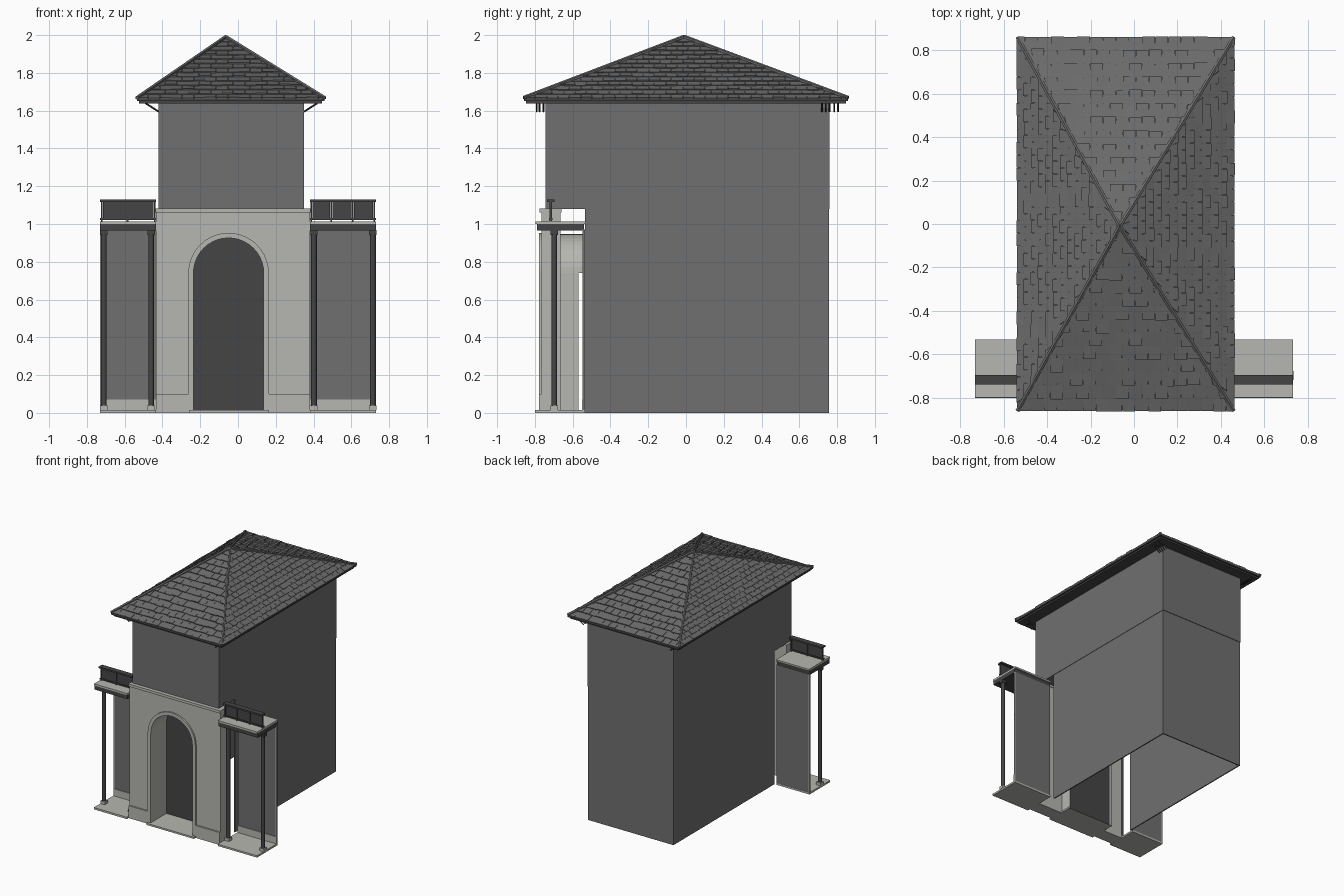
import bpy, bmesh, math, random
from mathutils import Vector, Matrix

random.seed(4)
cube = bpy.data.objects.get("Cube")
if cube:
    bpy.data.objects.remove(cube, do_unlink=True)


def material(name, r, g, b):
    m = bpy.data.materials.new(name)
    m.diffuse_color = (r, g, b, 1)
    m.use_nodes = True
    m.node_tree.nodes["Principled BSDF"].inputs["Base Color"].default_value = (r, g, b, 1)
    return m


GREY = material("wall grey", 0.16, 0.16, 0.16)
PALE = material("pale stone", 0.47, 0.47, 0.44)
DARK = material("dark timber", 0.06, 0.06, 0.06)
TILE = material("roof grey", 0.15, 0.15, 0.15)


def finish(name, bm, mat):
    mesh = bpy.data.meshes.new(name)
    bm.to_mesh(mesh)
    bm.free()
    mesh.materials.append(mat)
    ob = bpy.data.objects.new(name, mesh)
    bpy.context.collection.objects.link(ob)
    return ob


def box(name, x, y, z, mat):
    bm = bmesh.new()
    size = [b - a for a, b in (x, y, z)]
    mid = [(a + b) / 2 for a, b in (x, y, z)]
    bmesh.ops.create_cube(bm, size=1, matrix=Matrix.Translation(mid) @ Matrix.Diagonal((*size, 1)))
    return finish(name, bm, mat)


def beam(name, a, b, width, mat, sides=4):
    a, b = Vector(a), Vector(b)
    d = b - a
    turn = d.to_track_quat('Z', 'Y').to_matrix().to_4x4()
    bm = bmesh.new()
    bmesh.ops.create_cone(bm, cap_ends=True, segments=sides, radius1=width, radius2=width,
                          depth=d.length, matrix=Matrix.Translation((a + b) / 2) @ turn)
    ob = finish(name, bm, mat)
    if sides > 6:
        for p in ob.data.polygons:
            p.use_smooth = len(p.vertices) == 4
    return ob


def extrude_outline(name, points, y0, y1, mat):
    bm = bmesh.new()
    face = bm.faces.new([bm.verts.new((x, y0, z)) for x, z in points])
    new = bmesh.ops.extrude_face_region(bm, geom=[face])["geom"]
    bmesh.ops.translate(bm, vec=(0, y1 - y0, 0), verts=[g for g in new if isinstance(g, bmesh.types.BMVert)])
    bmesh.ops.recalc_face_normals(bm, faces=bm.faces)
    return finish(name, bm, mat)


ARCH_X, SPRING, RADIUS = -0.05, 0.74, 0.186


def arch(r, steps=20):
    # left foot, over the crown, right foot
    curve = [(ARCH_X - r * math.cos(math.pi * i / steps), SPRING + r * math.sin(math.pi * i / steps))
             for i in range(steps + 1)]
    return [(ARCH_X - r, 0)] + curve + [(ARCH_X + r, 0)]


def arch_band(name, r0, r1, y0, y1):
    return extrude_outline(name, arch(r1) + arch(r0)[::-1], y0, y1, PALE)


# Main body: lower storey of three walls, solid upper storey
XL, XR, BACK = -0.42, 0.35, 0.76
box("lower_left_wall", (XR - 0.012, XR - 0.003), (-0.535, BACK - 0.004), (0, 1.08), GREY)
box("lower_right_wall", (XL + 0.003, XL + 0.012), (-0.535, BACK - 0.004), (0, 1.08), GREY)
box("lower_back_wall", (XL + 0.003, XR - 0.003), (BACK - 0.013, BACK - 0.004), (0, 1.08), GREY)
box("upper_storey", (XL, XR), (-0.745, BACK), (1.08, 1.64), GREY)

# Stone front with arched entrance
FL, FR = -0.435, 0.38
extrude_outline("front_wall", [(FL, 0), (FL, 1.065), (FR, 1.065), (FR, 0)] + arch(RADIUS)[::-1],
                -0.765, -0.665, PALE)
box("front_cornice", (FL - 0.003, FR + 0.003), (-0.775, -0.66), (1.062, 1.083), PALE)
arch_band("arch_moulding", RADIUS, RADIUS + 0.027, -0.778, -0.76)
arch_band("arch_passage", RADIUS, RADIUS + 0.02, -0.67, -0.57)
extrude_outline("passage_vault", arch(RADIUS + 0.02)[1:-1] + arch(RADIUS)[1:-1][::-1], -0.571, -0.547, PALE)
extrude_outline("door", arch(RADIUS + 0.018), -0.578, -0.57, DARK)
box("door_step", (-0.26, 0.164), (-0.8, -0.57), (0, 0.014), PALE)
for name, x in (("right_plinth", (FL, -0.262)), ("left_plinth", (0.164, FR))):
    box(name, x, (-0.778, -0.765), (0, 0.1), PALE)

# Side porches with balconies
for side, inner, outer, posts, bars in (
        ("right", FL, -0.73, (-0.71, -0.46), (-0.722, -0.585, -0.442)),
        ("left", FR, 0.73, (0.402, 0.713), (0.388, 0.493, 0.608, 0.722))):
    x = tuple(sorted((inner, outer)))
    box(side + "_porch_floor", x, (-0.8, -0.535), (0, 0.015), PALE)
    box(side + "_porch_wall", x, (-0.545, -0.537), (0.01, 0.97), GREY)
    box(side + "_porch_skirting", x, (-0.551, -0.544), (0.01, 0.072), PALE)
    edge = math.copysign(0.008, outer)
    box(side + "_porch_wall_end", sorted((outer, outer - edge)), (-0.549, -0.535), (0.01, 0.97), PALE)
    box(side + "_balcony_beam", x, (-0.79, -0.54), (0.965, 1.0), DARK)
    box(side + "_balcony_top", x, (-0.797, -0.53), (1.0, 1.014), PALE)
    for px in posts:
        beam(side + "_column", (px, -0.697, 0.03), (px, -0.697, 0.96), 0.015, DARK, 12)
        box(side + "_column_base", (px - 0.02, px + 0.02), (-0.717, -0.677), (0.014, 0.038), PALE)
        box(side + "_column_capital", (px - 0.02, px + 0.02), (-0.717, -0.677), (0.942, 0.967), DARK)
    box(side + "_rail_top", x, (-0.737, -0.695), (1.117, 1.13), DARK)
    box(side + "_rail_bottom", x, (-0.725, -0.707), (1.022, 1.032), DARK)
    for a, b in zip(bars, bars[1:]):
        box(side + "_rail_panel", (a + 0.006, b - 0.006), (-0.719, -0.713), (1.03, 1.12), DARK)
    for bx in bars:
        box(side + "_rail_post", (bx - 0.004, bx + 0.004), (-0.723, -0.709), (1.01, 1.118), DARK)

# Roof: eave board, pyramid core, hip caps
EX0, EX1, EY, EZ = -0.535, 0.458, 0.858, 1.662
APEX = Vector((-0.065, -0.01, 1.985))
corners = [Vector(c) for c in ((EX0, -EY, EZ), (EX1, -EY, EZ), (EX1, EY, EZ), (EX0, EY, EZ))]
box("eave_board", (EX0 + 0.012, EX1 - 0.012), (-EY + 0.012, EY - 0.012), (1.637, 1.655), DARK)
box("eave_lip", (EX0, EX1), (-EY, EY), (1.65, EZ), DARK)

bm = bmesh.new()
base = [bm.verts.new(c) for c in corners]
tip = bm.verts.new(APEX)
bm.faces.new(base[::-1])
for i in range(4):
    bm.faces.new((base[i], base[(i + 1) % 4], tip))
finish("roof_core", bm, TILE)
for c in corners:
    beam("hip_cap", c + Vector((0, 0, 0.006)), APEX + Vector((0, 0, 0.006)), 0.011, TILE, 6)

# Overlapping roof tiles, clipped to each triangular slope
ROWS, TILE_W = 14, 0.06
bm = bmesh.new()
for i in range(4):
    a, b = corners[i], corners[(i + 1) % 4]
    along = (b - a).normalized()
    normal = (b - a).cross(APEX - a).normalized()

    def point(t, s, lift):
        lo, hi = a.lerp(APEX, t), b.lerp(APEX, t)
        s = min(max(s, 0.0 + (lo - a).dot(along)), (hi - a).dot(along))
        return lo + along * (s - (lo - a).dot(along)) + normal * lift

    for row in range(ROWS):
        t0, t1 = row / ROWS, (row + 1) / ROWS
        s = -TILE_W * (0.5 if row % 2 else 0)
        while s < (b - a).length:
            lift = random.uniform(0.006, 0.011)
            drop = t0 - random.uniform(0, 0.008) if row else t0
            s0, s1 = s + 0.001, s + TILE_W - 0.001
            lower = [point(drop, s0, lift), point(drop, s1, lift)]
            s += TILE_W
            if (lower[1] - lower[0]).length < 0.004:
                continue
            v = [bm.verts.new(p) for p in lower + [
                point(t1, s1, 0.002), point(t1, s0, 0.002), point(drop, s0, 0), point(drop, s1, 0)]]
            bm.faces.new(v[:4])
            bm.faces.new((v[4], v[5], v[1], v[0]))
            bm.faces.new((v[0], v[3], v[4]))
            bm.faces.new((v[1], v[5], v[2]))
finish("roof_tiles", bm, TILE)

# Eave struts near the corners
for y in (-0.79, -0.775, -0.755, 0.72, 0.74, 0.76, 0.785, 0.805):
    for wall, out in ((XL, -0.07), (XR, 0.07)):
        beam("eave_strut", (wall, y, 1.595), (wall + out, y, 1.64), 0.005, DARK)
